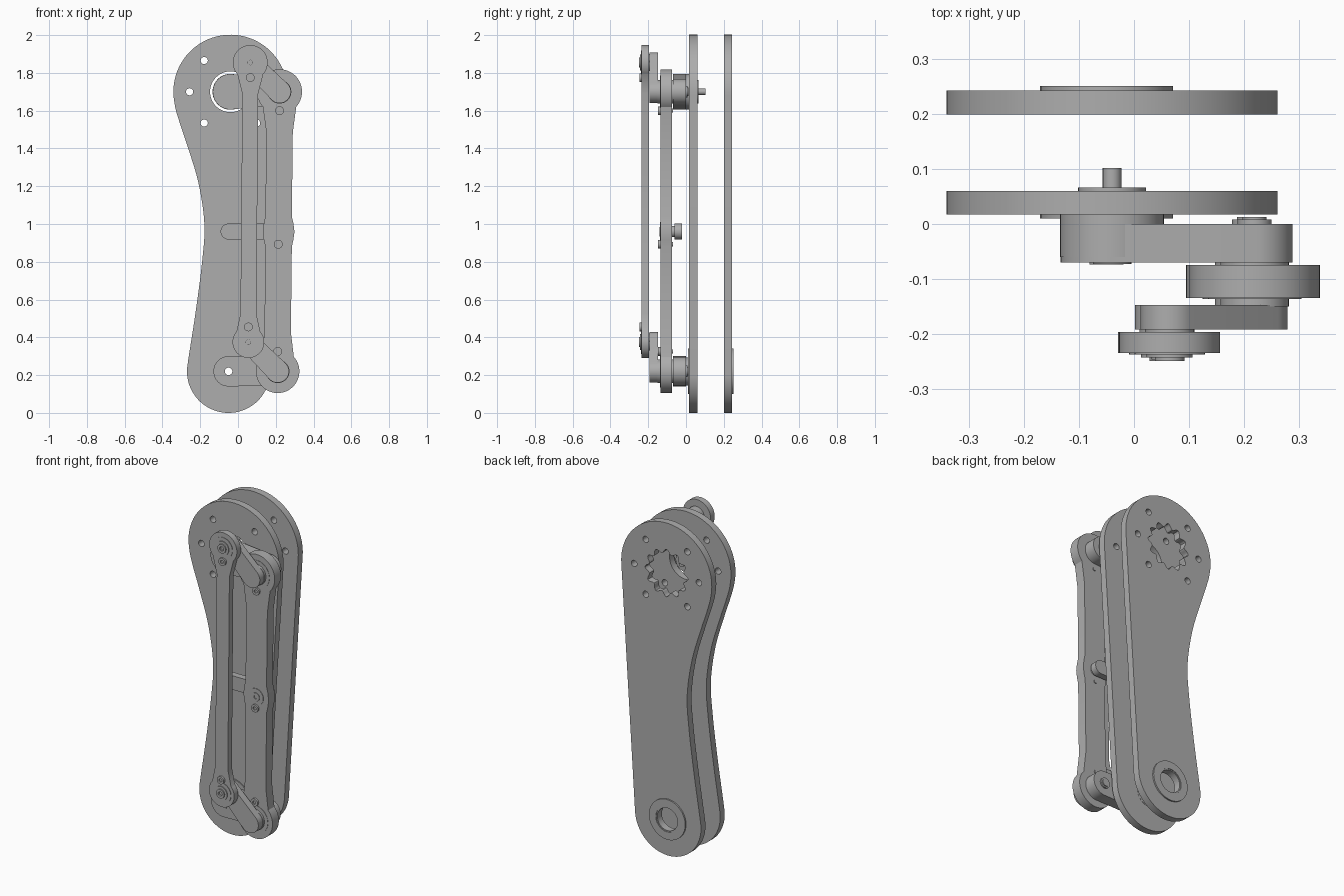
import bpy
from math import sin, cos, radians, tau
from mathutils import Vector

old = bpy.data.objects.get("Cube")
if old:
    bpy.data.objects.remove(old, do_unlink=True)

# One grey metal for every part
GREY = (0.42, 0.42, 0.42, 1)
metal = bpy.data.materials.new("grey_metal")
metal.use_nodes = True
metal.diffuse_color = GREY
bsdf = next(n for n in metal.node_tree.nodes if n.type == "BSDF_PRINCIPLED")
bsdf.inputs["Base Color"].default_value = GREY


# Outline helpers in the x-z plane
def arc(c, r, a0, a1, n=32):
    steps = [radians(a0 + (a1 - a0) * i / n) for i in range(n + 1)]
    return [(c[0] + r * cos(a), c[1] + r * sin(a)) for a in steps]


def circle(c, r, n=40):
    return arc(c, r, 0, 360, n)[:-1]


def scalloped(c, r, depth, lobes, n=144):
    out = []
    for i in range(n):
        a = tau * i / n
        q = r + depth * cos(lobes * a)
        out.append((c[0] + q * cos(a), c[1] + q * sin(a)))
    return out


def spline(pts, n=6):
    out = []
    for p0, p1, p2, p3 in zip(pts, pts[1:], pts[2:], pts[3:]):
        a, b, c, d = map(Vector, (p0, p1, p2, p3))
        for i in range(n):
            t = i / n
            v = b + (c - a) * t / 2 + (a * 2 - b * 5 + c * 4 - d) * t * t / 2 \
                + (b * 3 - a - c * 3 + d) * t ** 3 / 2
            out.append(tuple(v))
    return out


def capsule(a, b, ra, rb):
    # Rounded bar between two centres
    ang = (Vector(b) - Vector(a)).angle_signed(Vector((1, 0))) * 360 / tau
    return arc(a, ra, ang + 90, ang + 270, 24) + arc(b, rb, ang - 90, ang + 90, 24)


def link(top, low, rt, rl, w, boss=None):
    # Long bar with round heads, narrow shaft and optional middle boss
    mid = (top[0] + low[0]) / 2
    right, left = [], []
    if boss:
        for z in (-1, -0.55, 0, 0.55, 1):
            bulge = w + (boss[1] - w) * (1 - abs(z) ** 1.5)
            right.append((mid + bulge, boss[0] + z * 0.08))
            left.insert(0, (mid - bulge, boss[0] + z * 0.08))
    pts = arc(top, rt, -42, 222, 44)
    pts += [(top[0] - w, top[1] - 1.8 * rt)] + left + [(low[0] - w, low[1] + 1.8 * rl)]
    pts += arc(low, rl, 138, 402, 44)
    return pts + [(low[0] + w, low[1] + 1.8 * rl)] + right + [(top[0] + w, top[1] - 1.8 * rt)]


def slab(name, loops, y0, y1):
    # Flat outline with holes, thickened from y0 to y1
    cu = bpy.data.curves.new(name, "CURVE")
    cu.dimensions = "2D"
    cu.fill_mode = "BOTH"
    cu.extrude = (y1 - y0) / 2
    for loop in loops:
        sp = cu.splines.new("POLY")
        sp.points.add(len(loop) - 1)
        for p, (x, z) in zip(sp.points, loop):
            p.co = (x, z, 0, 1)
        sp.use_cyclic_u = True
    ob = bpy.data.objects.new(name, cu)
    bpy.context.collection.objects.link(ob)
    ob.location.y = (y0 + y1) / 2
    ob.rotation_euler.x = radians(90)
    bpy.ops.object.select_all(action="DESELECT")
    ob.select_set(True)
    bpy.context.view_layer.objects.active = ob
    bpy.ops.object.convert(target="MESH")
    ob = bpy.context.object
    bpy.ops.object.mode_set(mode="EDIT")
    bpy.ops.mesh.select_all(action="SELECT")
    bpy.ops.mesh.remove_doubles(threshold=0.0001)
    bpy.ops.mesh.normals_make_consistent(inside=False)
    bpy.ops.object.mode_set(mode="OBJECT")
    bpy.ops.object.shade_smooth_by_angle(angle=radians(30))
    ob.data.materials.clear()
    ob.data.materials.append(metal)
    return ob


def disc(name, c, r, y0, y1, hole=0):
    return slab(name, [circle(c, r)] + ([circle(c, hole, 24)] if hole else []), y0, y1)


# Joint centres
HUB_T, HUB_L = (-0.04, 1.70), (-0.05, 0.22)
OUT_T, OUT_L = (0.22, 1.70), (0.21, 0.22)
FRO_T, FRO_L = (0.065, 1.855), (0.055, 0.375)
MID = (0.215, 0.96)

# Two side plates: round ends, straight left side, hollowed right side
waist = spline([(-0.335, 1.75), (-0.336, 1.64), (-0.31, 1.54), (-0.27, 1.42),
                (-0.21, 1.22), (-0.178, 1.0), (-0.19, 0.8), (-0.225, 0.53),
                (-0.268, 0.25), (-0.27, 0.2)])
plate = arc(HUB_T, 0.302, -3.5, 188, 56) + waist + arc(HUB_L, 0.22, 174, 356.5, 48)
bolts = [circle(p, 0.019, 20) for a in (0, 50, 130, 180, 230, 310)
         for p in arc(HUB_T, 0.216, a, a, 1)[:1]]
bore = circle(HUB_L, 0.075)
slab("front_plate", [plate, circle(HUB_T, 0.108, 56), bore] + bolts, 0.017, 0.06)
slab("back_plate", [plate, scalloped(HUB_T, 0.13, 0.013, 12), bore] + bolts, 0.2, 0.243)
disc("front_bearing_flange", HUB_L, 0.121, 0.01, 0.017, 0.075)
disc("back_bearing_flange", HUB_L, 0.121, 0.243, 0.252, 0.075)
disc("back_bearing_lip", HUB_L, 0.09, 0.205, 0.248, 0.068)

# Inner cranks with their hubs
slab("upper_inner_crank", [capsule(HUB_T, OUT_T, 0.094, 0.069)], -0.07, 0)
disc("upper_hub", HUB_T, 0.095, -0.06, 0.017)
disc("upper_hub_cap", HUB_T, 0.035, -0.073, -0.06, 0.016)
disc("upper_hub_disc", HUB_T, 0.062, 0.01, 0.067)
disc("upper_shaft", HUB_T, 0.017, 0.06, 0.102)
slab("lower_inner_crank", [capsule(HUB_L, OUT_L, 0.08, 0.075), circle(HUB_L, 0.02)], -0.07, 0)
disc("lower_hub", HUB_L, 0.074, -0.005, 0.06, 0.02)
disc("lower_hub_cap", HUB_L, 0.031, -0.074, -0.068, 0.02)

# Middle strut
slab("middle_strut", [capsule((-0.05, 0.96), MID, 0.042, 0.042)], -0.06, -0.02)
disc("middle_pin", MID, 0.03, -0.08, -0.05)
disc("middle_pin_ring", MID, 0.05, -0.138, -0.13, 0.026)
disc("middle_pin_head", MID, 0.025, -0.14, -0.13, 0.012)

# Long links
slab("outer_link", [link(OUT_T, OUT_L, 0.119, 0.115, 0.07, (0.96, 0.084))], -0.135, -0.075)
slab("front_link", [link(FRO_T, FRO_L, 0.092, 0.084, 0.042)], -0.235, -0.197)

# Outer cranks and joint stacks, upper and lower
for side, out, fro in (("upper", OUT_T, FRO_T), ("lower", OUT_L, FRO_L)):
    slab(side + "_outer_crank", [capsule(fro, out, 0.053, 0.06)], -0.192, -0.148)
    disc(side + "_outer_bearing", out, 0.085, -0.137, -0.13)
    disc(side + "_outer_spacer", out, 0.0625, -0.15, -0.135)
    disc(side + "_inner_spacer", out, 0.0625, -0.076, -0.069)
    disc(side + "_rear_bolt_rim", out, 0.031, 0, 0.008)
    disc(side + "_rear_bolt_head", out, 0.022, 0.008, 0.013)
    disc(side + "_front_spacer", fro, 0.045, -0.198, -0.191)
    disc(side + "_front_bearing", fro, 0.064, -0.238, -0.23)
    disc(side + "_front_washer", fro, 0.042, -0.243, -0.238, 0.012)
    disc(side + "_front_bolt_head", fro, 0.027, -0.25, -0.243, 0.013)

# Small clamp screws beside each joint
for name, c, y in (("upper_front", (0.065, 1.775), -0.235),
                   ("lower_front", (0.055, 0.455), -0.235),
                   ("upper_outer", (0.22, 1.6), -0.135),
                   ("lower_outer", (0.21, 0.325), -0.135),
                   ("middle", (0.213, 0.893), -0.135)):
    disc(name + "_screw", c, 0.023, y - 0.012, y + 0.002, 0.01)
    disc(name + "_screw_socket", c, 0.012, y - 0.005, y + 0.002)
    if y > -0.2:
        disc(name + "_screw_tip", c, 0.011, -0.08, -0.07)
